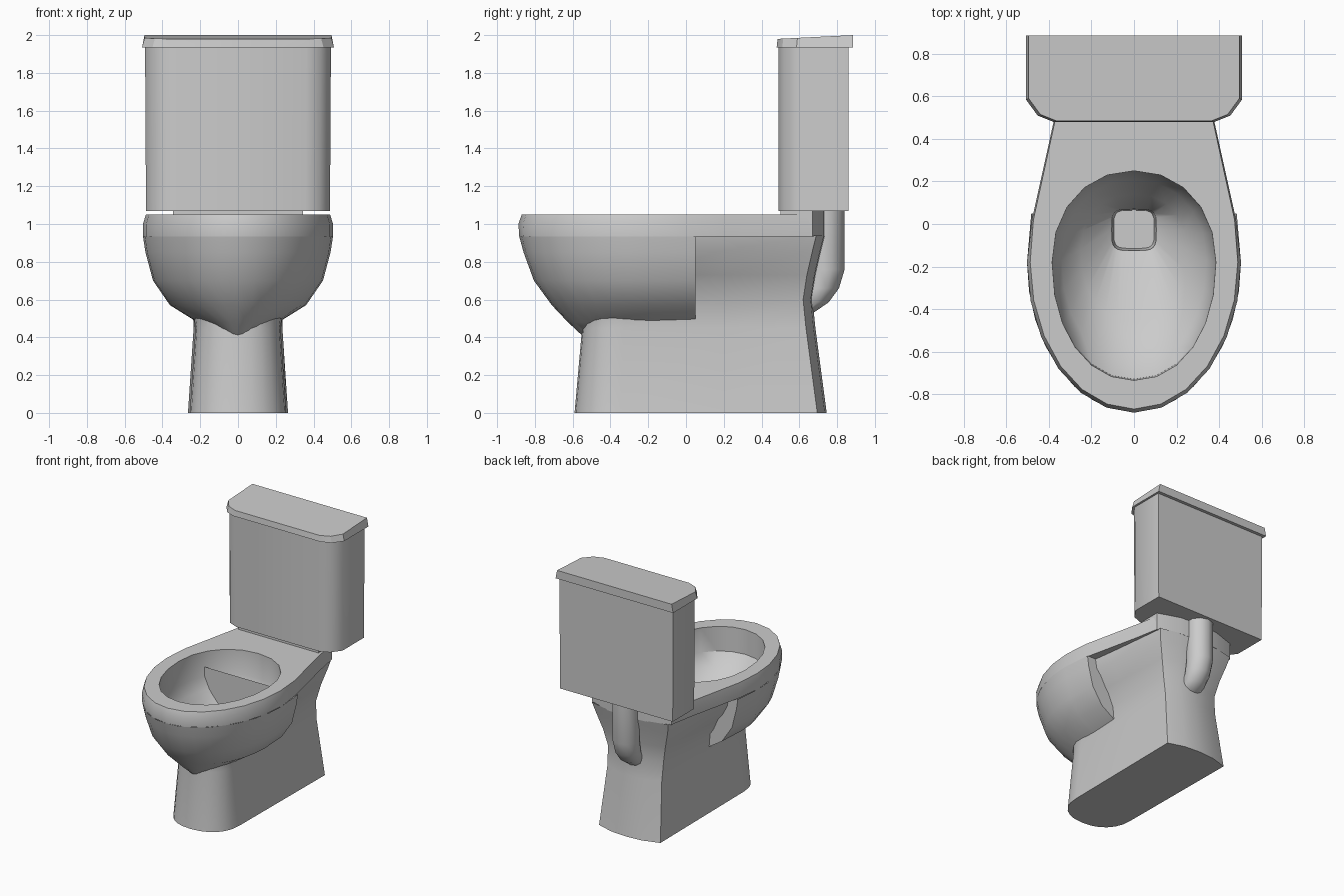
import bpy, bmesh
from math import sin, cos, pi, radians

if "Cube" in bpy.data.objects:
    bpy.data.objects.remove(bpy.data.objects["Cube"])


def power(v, e):
    return (1 if v > 0 else -1) * abs(v) ** e


def arc(hw, front, cy, n, e=1.0):
    """Front quarter of an oval: centre line to widest point."""
    return [(hw * power(sin(i * pi / 2 / n), e) if i else 0.0,
             cy - (cy - front) * (abs(cos(i * pi / 2 / n)) ** e if i < n else 0))
            for i in range(n + 1)]


def oval(hw, front, back, cy, e=1.0):
    """Half of an egg outline, 12 points from front to back."""
    rear = arc(hw, 2 * cy - back, cy, 5, e)
    return arc(hw, front, cy, 6, e) + [(x, 2 * cy - y) for x, y in rear[-2::-1]]


def ring(half, z):
    """Mirror a half outline into a full ring; z is a number or a function of y."""
    full = half + [(-x, y) for x, y in half[-2:0:-1]]
    return [(x, y, z(y) if callable(z) else z) for x, y in full]


def loft(name, rings, cap_start=True, cap_end=True, angle=30):
    bm = bmesh.new()
    loops = [[bm.verts.new(p) for p in r] for r in rings]
    n = len(loops[0])
    for a, b in zip(loops, loops[1:]):
        for i in range(n):
            j = (i + 1) % n
            bm.faces.new((a[i], a[j], b[j], b[i]))
    if cap_start:
        bm.faces.new(loops[0][::-1])
    if cap_end:
        bm.faces.new(loops[-1])
    bmesh.ops.recalc_face_normals(bm, faces=bm.faces)
    me = bpy.data.meshes.new(name)
    bm.to_mesh(me)
    bm.free()
    ob = bpy.data.objects.new(name, me)
    bpy.context.collection.objects.link(ob)
    bpy.ops.object.select_all(action='DESELECT')
    ob.select_set(True)
    bpy.context.view_layer.objects.active = ob
    bpy.ops.object.shade_smooth_by_angle(angle=radians(angle))
    return ob


# Rim deck with the inner basin and square drain
def deck(hw, front, k=1.0):
    return arc(hw, front, -0.18, 6) + [(0.48 * k, 0.02), (0.44 * k, 0.2),
                                       (0.378 * k, 0.48), (0.345 * k, 0.66), (0, 0.66)]


basin = loft("rim_and_basin", [
    ring(oval(0.095, -0.115, 0.065, -0.025, 0.45), 0.47),
    ring(oval(0.105, -0.125, 0.07, -0.025, 0.45), 0.56),
    ring(oval(0.25, -0.46, 0.14, -0.12, 0.9), 0.67),
    ring(oval(0.34, -0.65, 0.21, -0.17, 0.95), 0.77),
    ring(oval(0.38, -0.73, 0.247, -0.18, 0.95), 0.86),
    ring(oval(0.385, -0.735, 0.25, -0.18, 0.95), 1.05),
    ring(deck(0.488, -0.87, 0.985), 1.05),
    ring(deck(0.503, -0.887), 1.0),
    ring(deck(0.503, -0.883), 0.935),
    ring(oval(0.41, -0.77, 0.29, -0.18), 0.935),
], cap_end=False)


# Outer bowl shell, cut flat at the back
def shell(hw, front, z):
    return ring(arc(hw, front, -0.18, 8) + [(hw * 0.96, 0.05), (0, 0.05)], z)


loft("bowl_shell", [shell(*s) for s in (
    (0.503, -0.883, 0.935), (0.49, -0.86, 0.85), (0.45, -0.805, 0.70),
    (0.36, -0.71, 0.57), (0.215, -0.625, 0.48), (0.10, -0.55, 0.41))],
    cap_start=False, angle=40)


# Pedestal flaring up into the underside of the deck
def foot(hw, front, cy, rear_hw, back, z):
    return ring(arc(hw, front, cy, 6, 0.9) + [
        ((hw + rear_hw) / 2, 0.2), (rear_hw, back - 0.05),
        (rear_hw * 0.5, back - 0.01), (0, back)], z)


loft("pedestal", [foot(*s) for s in (
    (0.255, -0.59, -0.35, 0.265, 0.745, 0.0),
    (0.225, -0.55, -0.33, 0.235, 0.685, 0.45),
    (0.245, -0.55, -0.28, 0.24, 0.67, 0.60),
    (0.33, -0.66, -0.22, 0.27, 0.69, 0.73),
    (0.43, -0.79, -0.18, 0.31, 0.72, 0.86),
    (0.44, -0.80, -0.18, 0.33, 0.74, 0.94))], cap_end=False, angle=35)

# Neck carrying the tank
neck = [(0, 0.50), (0.345, 0.50), (0.345, 0.67), (0.165, 0.73), (0, 0.74)]
loft("tank_neck", [ring(neck, 0.935), ring(neck, 1.08)])

# Waste pipe down the back
loft("back_pipe", [ring([(r * sin(i * pi / 5), cy - r * cos(i * pi / 5)) for i in range(6)], z)
                   for r, cy, z in ((0.10, 0.74, 1.08), (0.10, 0.74, 0.76),
                                    (0.095, 0.715, 0.66), (0.085, 0.67, 0.585),
                                    (0.06, 0.60, 0.52))], angle=40)


# Tank and lid share a front-rounded outline
def tank(hw, front, back):
    return [(0, front), (hw - 0.13, front), (hw - 0.055, front + 0.03),
            (hw, front + 0.105), (hw, back), (0, back)]


loft("tank", [ring(tank(0.487, 0.49, 0.86), 1.07),
              ring(tank(0.492, 0.49, 0.86), 1.95)], angle=50)
loft("tank_lid", [ring(tank(0.508, 0.48, 0.885), 1.935),
                  ring(tank(0.495, 0.485, 0.885), lambda y: 1.98 + (y - 0.485) * 0.05)])
